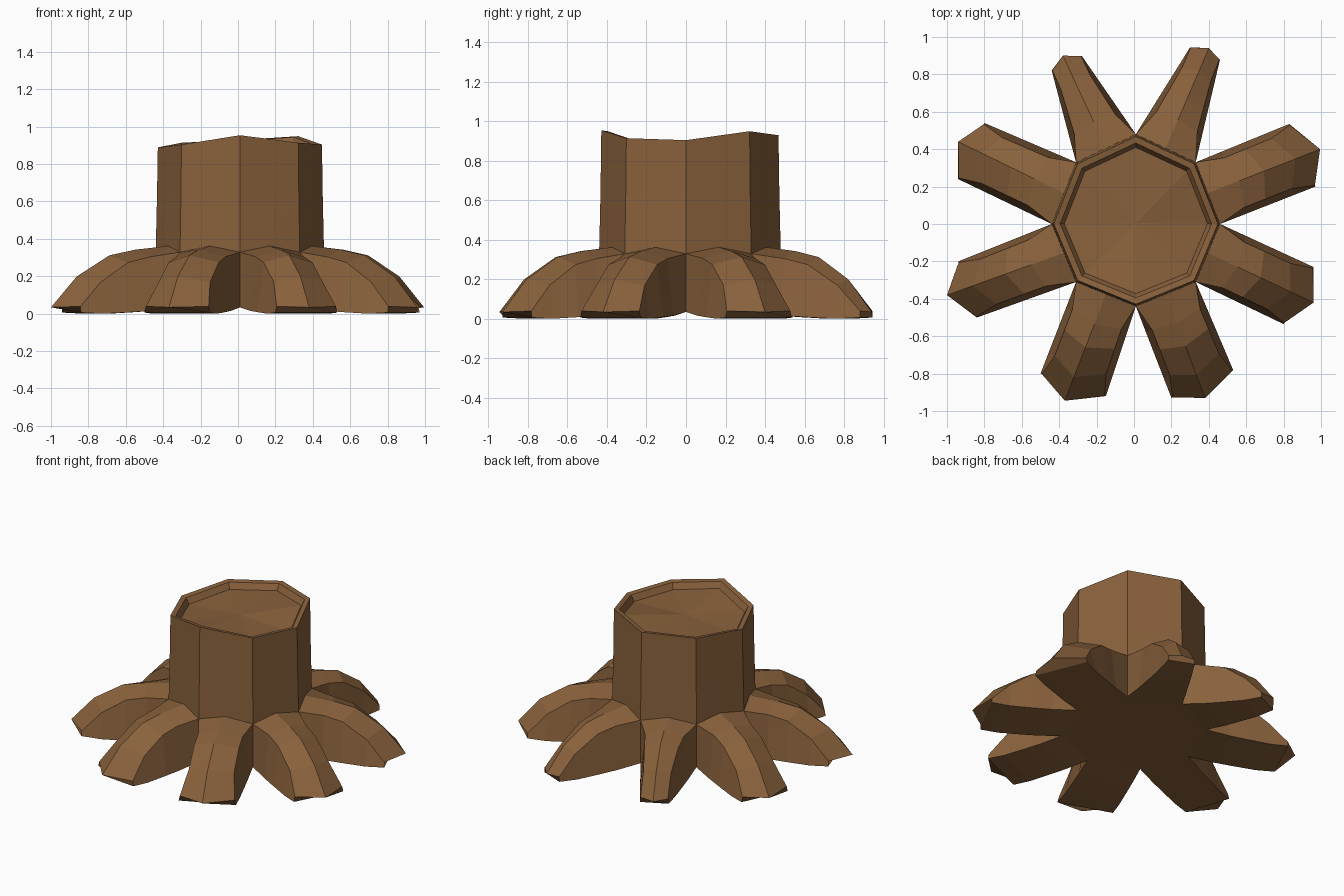
import bpy, bmesh, math
from mathutils import Vector

if "Cube" in bpy.data.objects:
    bpy.data.objects.remove(bpy.data.objects["Cube"])

# Trunk plan: eight corners, anticlockwise from +x
corners = [(.46, 0), (.33, .33), (.01, .48), (-.31, .33),
           (-.44, 0), (-.31, -.31), (.01, -.44), (.33, -.31)]
rim_z = [.91, .955, .935, .92, .895, .91, .96, .92]
# Root tips: clockwise side, end point, anticlockwise side
tips = [((.97, .20), (.995, .40), (.83, .535)),
        ((.46, .88), (.40, .94), (.30, .945)),
        ((-.28, .90), (-.38, .90), (-.44, .82)),
        ((-.80, .54), (-.94, .44), (-.94, .24)),
        ((-.94, -.20), (-1.0, -.38), (-.84, -.50)),
        ((-.50, -.80), (-.37, -.945), (-.15, -.92)),
        ((.20, -.93), (.38, -.93), (.53, -.78)),
        ((.80, -.535), (.96, -.42), (.96, -.23))]
# Root stations: fraction of length, ridge z, shoulder z, bottom z
stations = [(.28, .348, .31, .022), (.50, .318, .28, .014),
            (.78, .205, .175, .006), (1.0, .04, .045, .012)]
C = Vector((.01, .01))

bm = bmesh.new()


def ring(scale, zs, offset=0):
    return [bm.verts.new((*(C + (Vector(p) - C) * scale), z + offset))
            for p, z in zip(corners, zs)]


def skin(a, b, closed=True):
    n = len(a)
    for i in range(n if closed else n - 1):
        j = (i + 1) % n
        bm.faces.new((a[i], a[j], b[j], b[i]))


# Trunk wall, rim and sunken cut top
base = ring(1, [.04] * 8)
crotch = ring(1, [.335] * 8)
waist = ring(.985, [.625] * 8)
rim = ring(.975, rim_z)
lip = ring(.90, rim_z, -.005)
floor = ring(.85, rim_z, -.045)
skin(waist, rim)
skin(rim, lip)
skin(lip, floor)
heart = bm.verts.new((.01, .005, .88))
under = bm.verts.new((.01, .01, .05))
for i in range(8):
    j = (i + 1) % 8
    bm.faces.new((floor[i], floor[j], heart))
    bm.faces.new((base[j], base[i], under))

# Roots growing from every trunk side
for i, (side_a, end, side_b) in enumerate(tips):
    j = (i + 1) % 8
    a0, b0 = Vector(corners[i]), Vector(corners[j])
    m0 = (a0 + b0) / 2
    mid = bm.verts.new((*m0, .368))
    for tri in ((crotch[i], mid, waist[i]), (mid, crotch[j], waist[j]),
                (mid, waist[j], waist[i])):
        bm.faces.new(tri)
    prev = [base[i], crotch[i], mid, crotch[j], base[j]]
    for t, ridge, shoulder, low in stations:
        a, b = a0.lerp(Vector(side_a), t), b0.lerp(Vector(side_b), t)
        m = m0.lerp(Vector(end), t)
        inset = .10 if t < 1 else .02
        pts = [(*a, low), (*a.lerp(b, inset), shoulder), (*m, ridge),
               (*b.lerp(a, inset), shoulder), (*b, low)]
        cur = [bm.verts.new(p) for p in pts]
        skin(prev, cur)
        prev = cur
    bm.faces.new(prev)

bmesh.ops.recalc_face_normals(bm, faces=bm.faces)
bottom = min(v.co.z for v in bm.verts)
for v in bm.verts:
    v.co.z -= bottom
mesh = bpy.data.meshes.new("tree_stump")
bm.to_mesh(mesh)
bm.free()
stump = bpy.data.objects.new("tree_stump", mesh)
bpy.context.collection.objects.link(stump)

# Brown bark
bark = bpy.data.materials.new("bark")
bark.diffuse_color = (.25, .12, .045, 1)
bark.use_nodes = True
bark.node_tree.nodes["Principled BSDF"].inputs["Base Color"].default_value = bark.diffuse_color
mesh.materials.append(bark)
